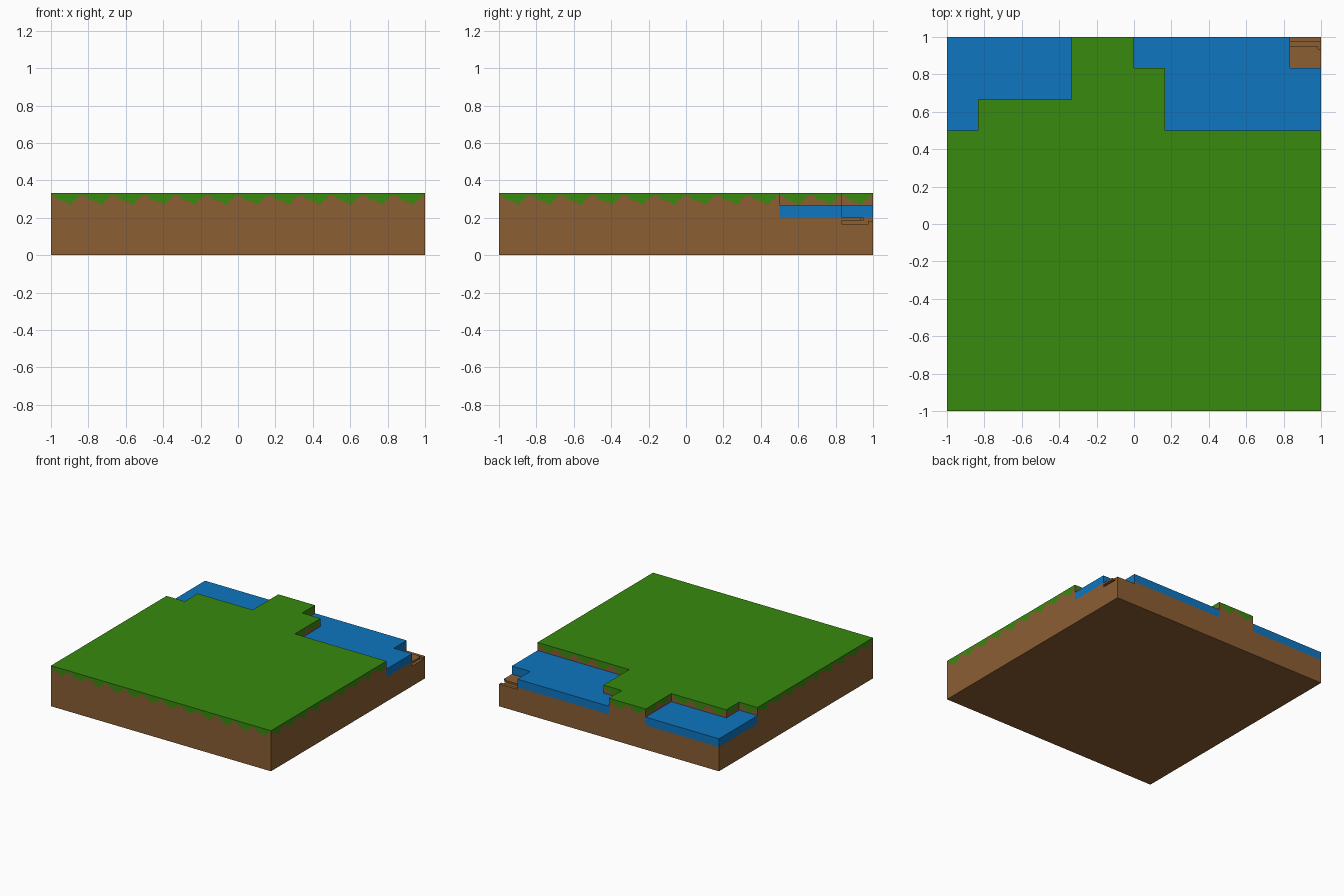
import bpy, bmesh

cube = bpy.data.objects.get("Cube")
if cube:
    bpy.data.objects.remove(cube, do_unlink=True)

N, S = 12, 1 / 6                      # cells per side, cell size
TOP, FLOOR, WATER, PIT = 1 / 3, 0.2, 0.267, 0.165
SIDES = ((0, -1), (1, 0), (0, 1), (-1, 0))
# Hanging grass edge of one cell: fraction along the cell, depth
FRINGE = [(0, .012), (.12, .018), (.2, .04), (.28, .034), (.4, .05), (.5, .046),
          (.56, .064), (.68, .06), (.74, .036), (.82, .04), (.9, .016), (1, .012)]


def material(name, rgb):
    m = bpy.data.materials.new(name)
    m.use_nodes = True
    m.diffuse_color = (*rgb, 1)
    bsdf = next(n for n in m.node_tree.nodes if n.type == 'BSDF_PRINCIPLED')
    bsdf.inputs["Base Color"].default_value = (*rgb, 1)
    bsdf.inputs["Roughness"].default_value = 0.9
    return m


dirt = material("dirt brown", (.258, .112, .034))
grass = material("grass green", (.038, .254, .0044))
blue = material("water blue", (.0044, .181, .527))


def kind(i, j):
    """Terrain type of a cell: land, water, pit or outside."""
    if not (0 <= i < N and 0 <= j < N):
        return "outside"
    if (i, j) == (11, 11):
        return "pit"
    land = {9: range(1, 7), 10: range(4, 7), 11: range(4, 6)}
    return "land" if j < 9 or i in land[j] else "water"


def face(bm, points, mat=0):
    f = bm.faces.new([bm.verts.new(p) for p in points])
    f.material_index = mat


def finish(bm, name, mats):
    bmesh.ops.remove_doubles(bm, verts=bm.verts, dist=1e-4)
    me = bpy.data.meshes.new(name)
    bm.to_mesh(me)
    bm.free()
    for m in mats:
        me.materials.append(m)
    ob = bpy.data.objects.new(name, me)
    bpy.context.collection.objects.link(ob)
    return ob


def cell_top(bm, i, j, z, mat=0):
    x, y = i * S - 1, j * S - 1
    face(bm, [(x, y, z), (x + S, y, z), (x + S, y + S, z), (x, y + S, z)], mat)


def cell_edge(i, j, d):
    """Left end of a cell side seen from outside, and its direction."""
    tx, ty = -d[1], d[0]
    cx, cy = (i + .5) * S - 1, (j + .5) * S - 1
    return lambda u, z: (cx + d[0] * S / 2 + tx * S * (u - .5),
                         cy + d[1] * S / 2 + ty * S * (u - .5), z)


def wall(bm, p, low, high, mat=0):
    face(bm, [p(0, low), p(1, low), p(1, high), p(0, high)], mat)


def fringed_wall(bm, p, low):
    line = [p(u, TOP - d) for u, d in FRINGE]
    face(bm, line + [p(1, TOP), p(0, TOP)], 1)
    face(bm, [p(0, low), p(1, low)] + line[::-1], 0)


# Ground: grassy land, the bed under the water, and the sunken corner
height = {"land": TOP, "water": FLOOR, "pit": PIT, "outside": 0}
bm = bmesh.new()
for i in range(N):
    for j in range(N):
        k = kind(i, j)
        cell_top(bm, i, j, height[k], int(k == "land"))
        for d in SIDES:
            low = height[kind(i + d[0], j + d[1])]
            if low >= height[k]:
                continue
            p = cell_edge(i, j, d)
            if k == "land":
                fringed_wall(bm, p, low)
            else:
                wall(bm, p, low, height[k])
face(bm, [(-1, 1, 0), (1, 1, 0), (1, -1, 0), (-1, -1, 0)])
finish(bm, "ground", [dirt, grass])

# Water: two shallow ponds with open sides at the rim and the corner
bm = bmesh.new()
for i in range(N):
    for j in range(N):
        if kind(i, j) == "water":
            cell_top(bm, i, j, WATER)
            for d in SIDES:
                if kind(i + d[0], j + d[1]) in ("outside", "pit"):
                    wall(bm, cell_edge(i, j, d), FLOOR, WATER)
finish(bm, "water", [blue])


# Corner ledge: thin overhanging lip and a low kerb at the rim
def box(name, lo, hi):
    bm = bmesh.new()
    bmesh.ops.create_cube(bm, size=1)
    for v in bm.verts:
        v.co = [a + (c + .5) * (b - a) for a, b, c in zip(lo, hi, v.co)]
    finish(bm, name, [dirt])


C = 1 - S
box("corner_lip", (C, C, .185), (.985, .95, FLOOR))
box("corner_lip_end", (.985, C, .185), (1, .935, FLOOR))
box("corner_kerb", (C, .972, PIT), (1, 1, .183))
